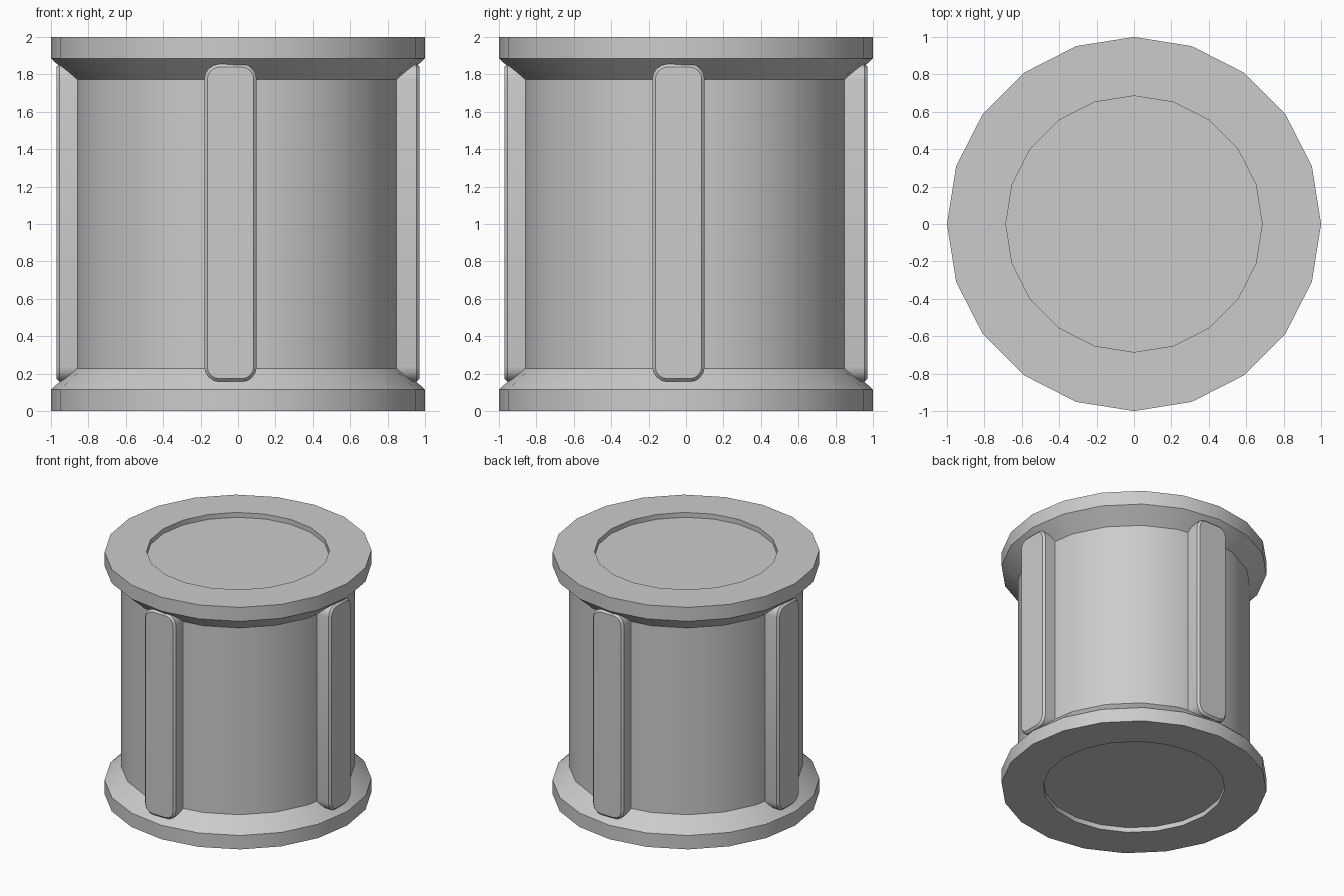
import bpy, bmesh, math
from mathutils import Matrix, Vector

cube = bpy.data.objects.get("Cube")
if cube:
    bpy.data.objects.remove(cube, do_unlink=True)

grey = bpy.data.materials.new("light grey")
grey.diffuse_color = (0.6, 0.6, 0.6, 1)
grey.use_nodes = True
grey.node_tree.nodes["Principled BSDF"].inputs["Base Color"].default_value = (0.6, 0.6, 0.6, 1)


def loft(name, rings):
    """Skin a stack of matching closed rings and cap both ends."""
    bm = bmesh.new()
    loops = [[bm.verts.new(p) for p in ring] for ring in rings]
    n = len(loops[0])
    for a, b in zip(loops, loops[1:]):
        for i in range(n):
            j = (i + 1) % n
            bm.faces.new((a[i], a[j], b[j], b[i]))
    bm.faces.new(loops[0])
    bm.faces.new(loops[-1])
    bmesh.ops.recalc_face_normals(bm, faces=bm.faces)
    mesh = bpy.data.meshes.new(name)
    bm.to_mesh(mesh)
    bm.free()
    mesh.materials.append(grey)
    obj = bpy.data.objects.new(name, mesh)
    bpy.context.collection.objects.link(obj)
    bpy.ops.object.select_all(action='DESELECT')
    obj.select_set(True)
    bpy.context.view_layer.objects.active = obj
    bpy.ops.object.shade_smooth_by_angle(angle=math.radians(30))
    return obj


def circle(r, z, sides=20):
    return [(r * math.cos(math.tau * i / sides), r * math.sin(math.tau * i / sides), z)
            for i in range(sides)]


def rounded_rect(x0, x1, z0, z1, radius, y, steps=4):
    corners = [(x1, z1, -1, -1), (x0, z1, 1, -1), (x0, z0, 1, 1), (x1, z0, -1, 1)]
    pts = []
    for k, (x, z, sx, sz) in enumerate(corners):
        for s in range(steps + 1):
            a = math.pi / 2 * (k + s / steps)
            pts.append((x + sx * radius + radius * math.cos(a), y,
                        z + sz * radius + radius * math.sin(a)))
    return pts


# Spool: flanged drum with a shallow round recess in each end
lower = [(0.685, 0.04), (0.685, 0.0), (1.0, 0.0), (1.0, 0.115), (0.875, 0.228)]
profile = lower + [(r, 2 - z) for r, z in reversed(lower)]
loft("spool_body", [circle(r, z) for r, z in profile])

# Four chamfered grip pads, set slightly off centre, around the drum
c = 0.016
for i, side in enumerate(("front", "left", "back", "right")):
    pad = loft(side + "_grip_pad", [
        rounded_rect(-0.18, 0.10, 0.157, 1.855, 0.08, -0.80),
        rounded_rect(-0.18, 0.10, 0.157, 1.855, 0.08, -0.955),
        rounded_rect(-0.18 + c, 0.10 - c, 0.157 + c, 1.855 - c, 0.08 - c, -0.971)])
    pad.data.transform(Matrix.Rotation(i * math.pi / 2, 4, 'Z'))
